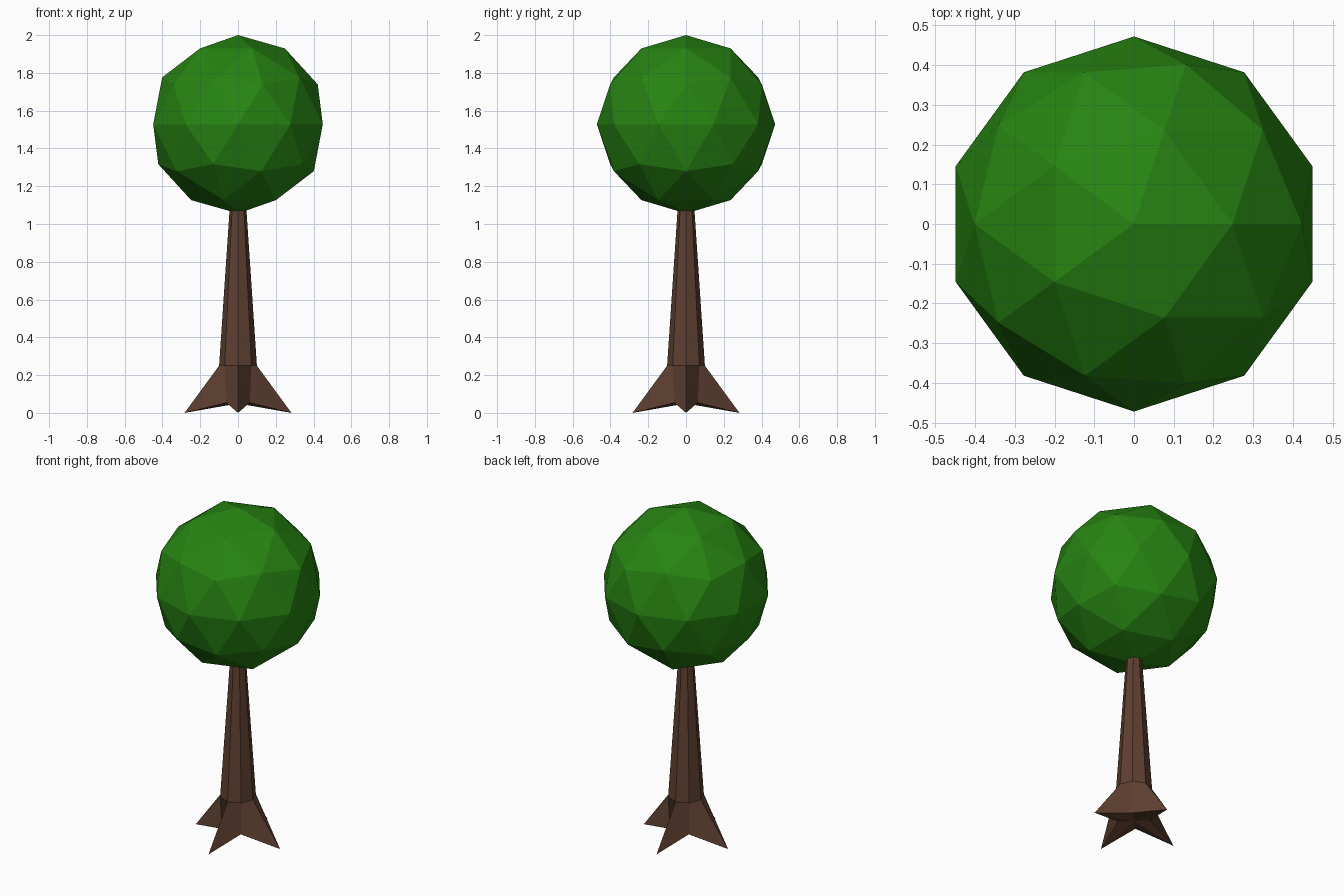
import bpy, bmesh, math

if "Cube" in bpy.data.objects:
    bpy.data.objects.remove(bpy.data.objects["Cube"])


def material(name, color):
    m = bpy.data.materials.new(name)
    m.diffuse_color = (*color, 1)
    m.use_nodes = True
    m.node_tree.nodes["Principled BSDF"].inputs["Base Color"].default_value = m.diffuse_color
    return m


def add_object(name, bm, mat):
    bmesh.ops.recalc_face_normals(bm, faces=bm.faces)
    mesh = bpy.data.meshes.new(name)
    bm.to_mesh(mesh)
    bm.free()
    mesh.materials.append(mat)
    obj = bpy.data.objects.new(name, mesh)
    bpy.context.collection.objects.link(obj)
    return obj


bark = material("bark brown", (0.112, 0.051, 0.030))
leaf = material("leaf green", (0.020, 0.230, 0.006))

# Leafy crown: low-poly ball
bm = bmesh.new()
bmesh.ops.create_icosphere(bm, subdivisions=2, radius=0.472)
bmesh.ops.translate(bm, verts=bm.verts, vec=(0, 0, 1.528))
add_object("crown", bm, leaf)

# Trunk: eight-sided taper, flaring into four pointed roots
# Each ring: (radius, z) on the axes, then (radius, z) on the diagonals
rings = [((0.283, 0.0), (0.088, 0.054)),
         ((0.1, 0.25), (0.1, 0.25)),
         ((0.043, 1.10), (0.043, 1.10))]
bm = bmesh.new()
loops = []
for ring in rings:
    loop = []
    for i in range(8):
        r, z = ring[i % 2]
        a = i * math.pi / 4
        loop.append(bm.verts.new((r * math.cos(a), r * math.sin(a), z)))
    loops.append(loop)
for low, high in zip(loops, loops[1:]):
    for i in range(8):
        j = (i + 1) % 8
        bm.faces.new((low[i], low[j], high[j], high[i]))
bm.faces.new(loops[-1])

# Underside of the roots, fanned to a raised centre
centre = bm.verts.new((0, 0, 0.05))
for i in range(8):
    bm.faces.new((centre, loops[0][(i + 1) % 8], loops[0][i]))
add_object("trunk", bm, bark)
